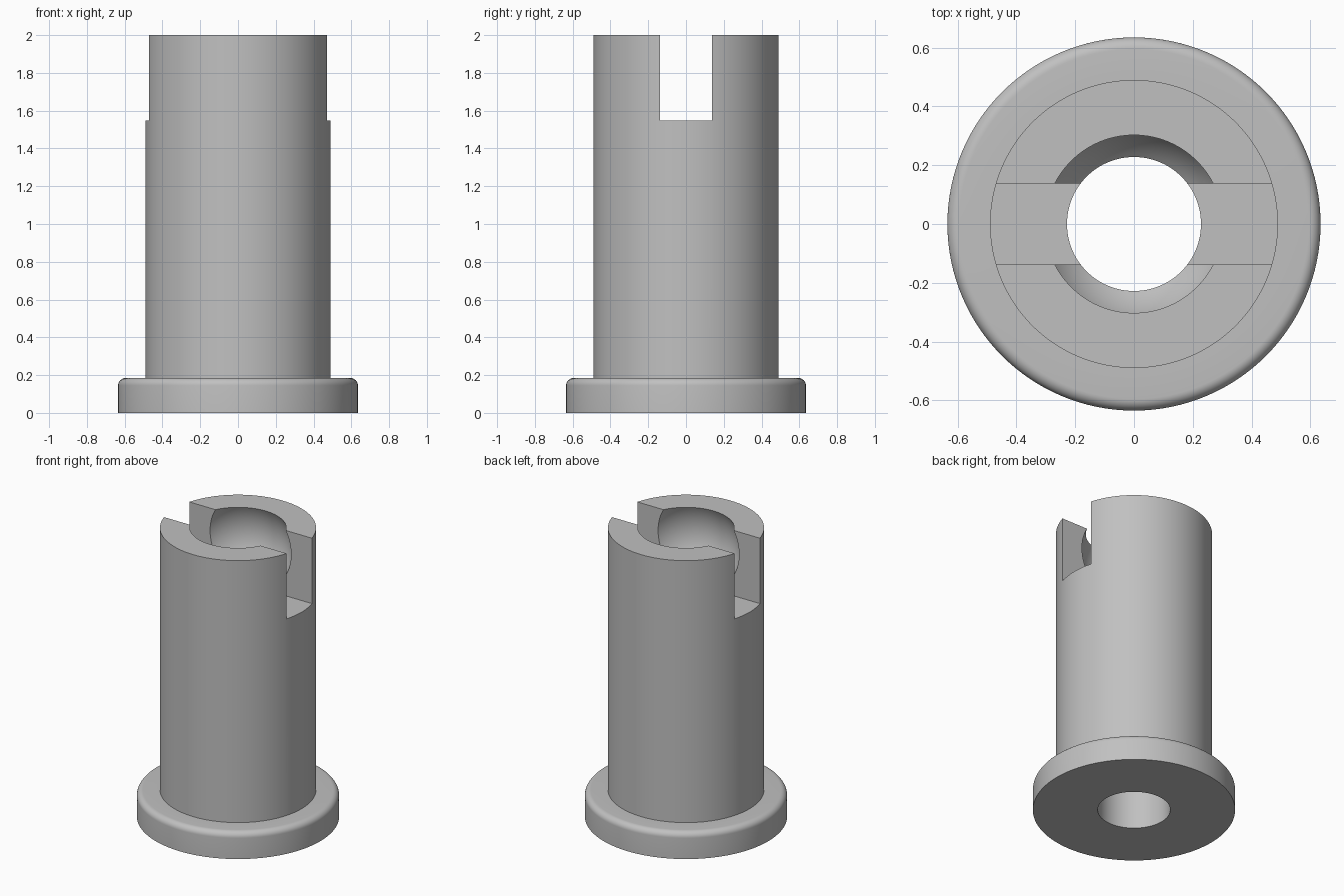
import bpy, bmesh, math
from mathutils import Matrix

cube = bpy.data.objects.get("Cube")
if cube:
    bpy.data.objects.remove(cube, do_unlink=True)

# Dimensions
SEGMENTS = 128
HEIGHT = 2.0
TUBE_R, BORE_R = 0.49, 0.228
FLANGE_R, FLANGE_H, FILLET = 0.635, 0.185, 0.04
SOCKET_R, SOCKET_Z = 0.34, 1.845
SLOT_W, SLOT_FLOOR = 0.276, 1.547

# Single grey material
grey = bpy.data.materials.new("plain grey")
grey.use_nodes = True
colour = (0.53, 0.53, 0.53, 1)
grey.diffuse_color = colour
grey.node_tree.nodes["Principled BSDF"].inputs["Base Color"].default_value = colour


def arc(r, cx, cz, start, end, steps):
    """Points on an arc in the (radius, height) plane."""
    angles = [start + (end - start) * i / steps for i in range(steps + 1)]
    return [(cx + r * math.cos(a), cz + r * math.sin(a)) for a in angles]


def add_object(name, bm):
    mesh = bpy.data.meshes.new(name)
    bmesh.ops.recalc_face_normals(bm, faces=bm.faces)
    bm.to_mesh(mesh)
    bm.free()
    obj = bpy.data.objects.new(name, mesh)
    bpy.context.collection.objects.link(obj)
    mesh.materials.append(grey)
    return obj


def lathe(name, profile):
    """Revolve a closed profile about the z axis."""
    bm = bmesh.new()
    verts = [bm.verts.new((r, 0, z)) for r, z in profile]
    edges = [bm.edges.new((v, verts[i - 1])) for i, v in enumerate(verts)]
    bmesh.ops.spin(bm, geom=verts + edges, cent=(0, 0, 0), axis=(0, 0, 1),
                   angle=math.tau, steps=SEGMENTS, use_duplicate=False)
    bmesh.ops.remove_doubles(bm, verts=bm.verts, dist=1e-5)
    return add_object(name, bm)


# Flanged tube with a through bore and a ball socket at the top
flange = arc(FILLET, FLANGE_R - FILLET, FLANGE_H - FILLET, 0, math.pi / 2, 8)
socket = arc(SOCKET_R, 0, SOCKET_Z, math.asin((HEIGHT - SOCKET_Z) / SOCKET_R),
             -math.acos(BORE_R / SOCKET_R), 24)
profile = ([(BORE_R, 0), (FLANGE_R, 0)] + flange
           + [(TUBE_R, FLANGE_H), (TUBE_R, HEIGHT)] + socket)
body = lathe("flanged_tube", profile)

# Slot across the top
bm = bmesh.new()
bmesh.ops.create_cube(bm, size=1, matrix=Matrix.Translation((0, 0, SLOT_FLOOR + 0.5))
                      @ Matrix.Diagonal((2, SLOT_W, 1, 1)))
cutter = add_object("slot_cutter", bm)
cutter.hide_render = True

bpy.ops.object.select_all(action='DESELECT')
bpy.context.view_layer.objects.active = body
body.select_set(True)
cut = body.modifiers.new("slot", 'BOOLEAN')
cut.operation = 'DIFFERENCE'
cut.solver = 'EXACT'
cut.object = cutter
bpy.ops.object.modifier_apply(modifier=cut.name)
bpy.data.objects.remove(cutter, do_unlink=True)
bpy.ops.object.shade_smooth_by_angle(angle=math.radians(30))
